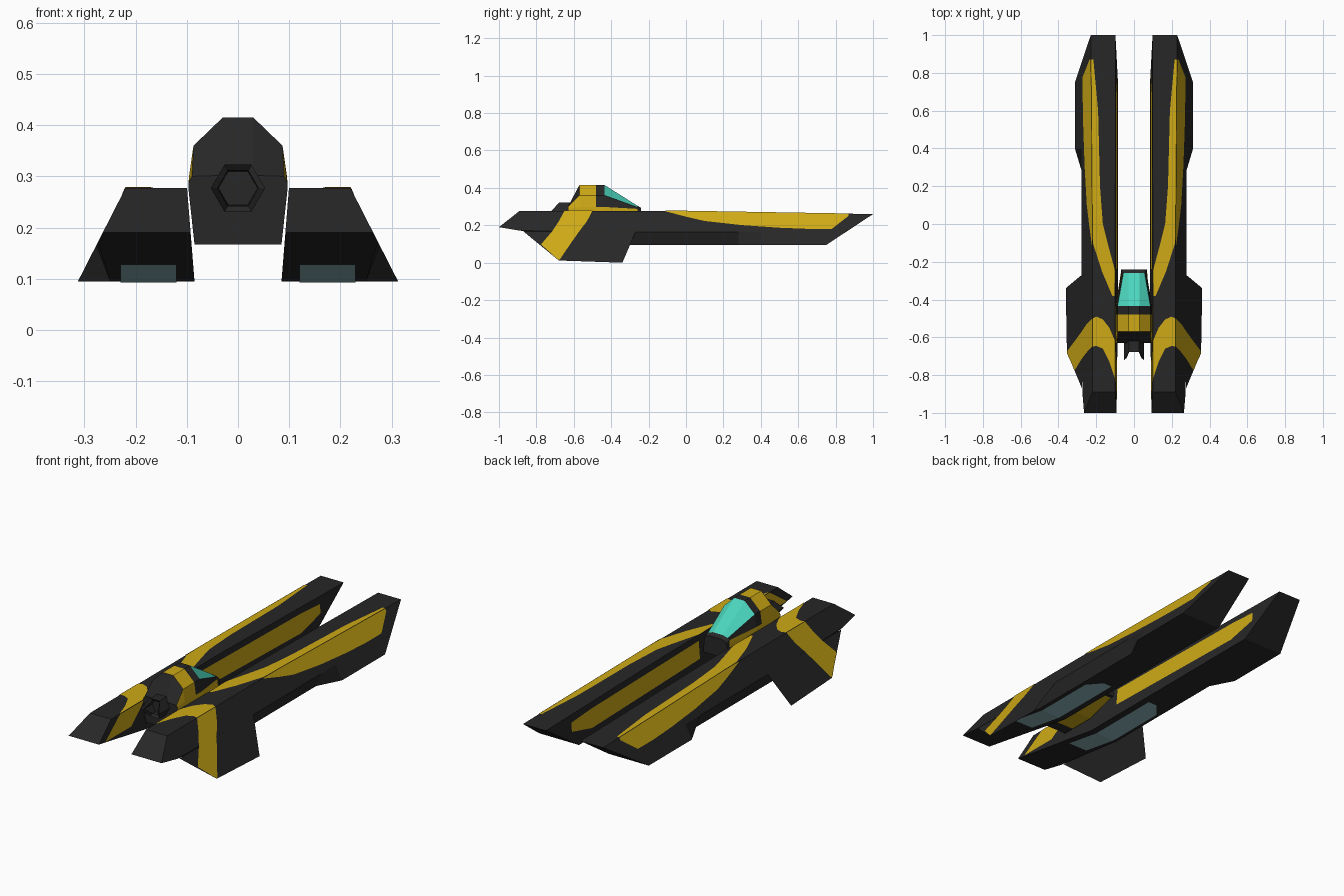
import bpy, bmesh, math

if "Cube" in bpy.data.objects:
    bpy.data.objects.remove(bpy.data.objects["Cube"])


def material(name, rgb):
    m = bpy.data.materials.new(name)
    m.diffuse_color = (*rgb, 1)
    m.use_nodes = True
    m.node_tree.nodes["Principled BSDF"].inputs["Base Color"].default_value = m.diffuse_color
    return m


DARK = material("charcoal", (0.02, 0.02, 0.02))
YELLOW = material("yellow", (0.62, 0.40, 0.008))
GLASS = material("turquoise_glass", (0.07, 0.67, 0.51))
GLOW = material("pale_blue", (0.27, 0.47, 0.49))


def finish(name, bm, mats, mirror=False):
    me = bpy.data.meshes.new(name)
    bm.to_mesh(me)
    bm.free()
    for m in mats:
        me.materials.append(m)
    ob = bpy.data.objects.new(name, me)
    bpy.context.collection.objects.link(ob)
    if mirror:
        ob.modifiers.new("mirror", "MIRROR").use_mirror_merge = False
    return ob


def loft(name, rings, mats, mirror=False, rule=None, caps=(True, True)):
    """Skin closed rings; rule(segment, side) gives the material index."""
    bm = bmesh.new()
    vs = [[bm.verts.new(p) for p in r] for r in rings]
    n = len(rings[0])
    for i in range(len(vs) - 1):
        for j in range(n):
            k = (j + 1) % n
            f = bm.faces.new((vs[i][j], vs[i][k], vs[i + 1][k], vs[i + 1][j]))
            f.material_index = rule(i, j) if rule else 0
    if caps[0]:
        bm.faces.new(vs[0])
    if caps[1]:
        bm.faces.new(vs[-1])
    bmesh.ops.remove_doubles(bm, verts=bm.verts, dist=0.0005)
    bmesh.ops.recalc_face_normals(bm, faces=bm.faces)
    return finish(name, bm, mats, mirror)


def ribbon(name, rows, place, mat, out):
    """Thin painted plate: each row (s, a, b) becomes two points by place(s, t)."""
    bm = bmesh.new()
    vs = [[bm.verts.new(place(s, t)) for t in (a, b)] for s, a, b in rows]
    for p, q in zip(vs, vs[1:]):
        f = bm.faces.new((p[0], p[1], q[1], q[0]))
        f.normal_update()
        if f.normal.dot(out) < 0:
            f.normal_flip()
    return finish(name, bm, [mat], True)


# Surfaces of the right hull
def x_out(z):
    return 0.22 + (0.277 - z) * 0.51


def x_in(z):
    return 0.085 + (z - 0.095) * 0.08


def z_top(y):
    return 0.277 - 0.017 * max(0, y)


def z_bot(y):
    return 0.095 + 0.167 * max(0, -0.43 - y)


def section(y, top, mid, bot, xb):
    return [(x_in(bot), y, bot), (x_in(top), y, top), (x_out(top), y, top),
            (x_out(mid), y, mid), (xb, y, bot)]


# Twin hulls
loft("hull", [
    section(-1, 0.19, 0.19, 0.19, x_out(0.19)),
    section(-0.89, 0.277, 0.172, 0.172, x_out(0.172)),
    section(-0.43, 0.277, 0.165, 0.095, 0.25),
    section(0, 0.277, 0.165, 0.095, 0.25),
    section(0.28, z_top(0.28), 0.165, 0.095, 0.25),
    section(0.4, z_top(0.4), 0.165, 0.095, x_out(0.095)),
    section(0.75, z_top(0.75), 0.165, 0.095, x_out(0.095)),
    section(1, 0.26, 0.26, 0.26, x_out(0.26)),
], [DARK], mirror=True, caps=(False, False))

# Downward side fins, thin sheets in the plane of the hull side
bm = bmesh.new()
bm.faces.new([bm.verts.new((x_out(z), y, z)) for y, z in
              ((-0.87, 0.168), (-0.68, 0.012), (-0.34, 0.0), (-0.27, 0.165))])
finish("side_fin", bm, [DARK], True)


# Painted stripes
def on_side(y, z):
    return (x_out(z) + 0.002, y, z + 0.001)


def on_top(y, x):
    return (x, y, z_top(y) + 0.002)


def on_inner(y, z):
    return (x_in(z) - 0.002, y, z)


RIGHT, UP, LEFT, DOWN = (1, 0, 0), (0, 0, 1), (-1, 0, 0), (0, 0, -1)
low_edge = [(-0.11, 0.274), (0, 0.245), (0.1, 0.222), (0.3, 0.2), (0.5, 0.186),
            (0.65, 0.18), (0.78, 0.18), (0.87, 0.25)]
ribbon("long_side_stripe", [(y, z, z_top(y)) for y, z in low_edge], on_side, YELLOW, RIGHT)
ribbon("long_top_stripe", [
    (-0.38, 0.104, 0.115), (-0.25, 0.1, 0.17), (-0.1, 0.14, 0.218), (0, 0.165, 0.22),
    (0.2, 0.18, 0.222), (0.6, 0.19, 0.225), (0.87, 0.215, 0.227)], on_top, YELLOW, UP)
ribbon("long_inner_stripe", [(-0.24, 0.16, 0.25), (0.64, 0.14, 0.236), (0.8, 0.18, 0.226)],
       on_inner, YELLOW, LEFT)
ribbon("rear_side_stripe", [
    (0.277, -0.65, -0.5), (0.22, -0.68, -0.53), (0.168, -0.715, -0.57),
    (0.097, -0.775, -0.62), (0.016, -0.685, -0.675)],
    lambda z, y: on_side(y, z), YELLOW, RIGHT)
ribbon("rear_top_stripe", [
    (0.1, -0.82, -0.62), (0.13, -0.73, -0.55), (0.165, -0.66, -0.505),
    (0.2, -0.645, -0.49), (0.22, -0.65, -0.5)],
    lambda x, y: on_top(y, x), YELLOW, UP)
ribbon("rear_inner_stripe", [(0.277, -0.82, -0.62), (0.185, -0.95, -0.74)],
       lambda z, y: on_inner(y, z), YELLOW, LEFT)

# Glowing lift panels under the hulls
ribbon("lift_panel", [(-0.64, 0.12, 0.23), (-0.43, 0.12, 0.23), (-0.1, 0.12, 0.23),
                      (-0.03, 0.12, 0.17)],
       lambda y, x: (x, y, z_bot(y) - 0.002), GLOW, DOWN)


# Cockpit pod between the hulls
def pod_ring(y, half):
    return [(x, y, z) for x, z in half] + [(-x, y, z) for x, z in reversed(half)]


full = [(0.085, 0.167), (0.097, 0.277), (0.096, 0.298), (0.087, 0.36), (0.03, 0.415)]
rear = [(0.085, 0.167), (0.097, 0.277), (0.096, 0.29), (0.09, 0.3), (0.03, 0.302)]
nose = [(0.07, 0.2), (0.066, 0.275), (0.065, 0.288), (0.056, 0.297), (0.028, 0.305)]
tip = [(0.07, 0.2), (0.064, 0.27), (0.062, 0.28), (0.054, 0.288), (0.026, 0.293)]


def pod_colour(seg, side):
    side = min(side, 8 - side) if side < 9 else 9   # 4 is the roof, 9 the belly
    if seg == 0:
        return 1 if side in (1, 2) else 0
    if seg == 1:
        return 1
    if seg == 2:
        return 1 if side in (0, 1, 9) else 0
    if seg == 3:
        return 2 if side >= 3 and side != 9 else (1 if side in (0, 1, 9) else 0)
    return 0


loft("cockpit_pod", [pod_ring(-0.63, rear), pod_ring(-0.57, full), pod_ring(-0.48, full),
                     pod_ring(-0.435, full), pod_ring(-0.26, nose), pod_ring(-0.24, tip)],
     [DARK, YELLOW, GLASS], rule=pod_colour)


# Hexagonal exhaust nozzle with swept rim
def hexagon(r, y, sweep=0.0):
    return [(r * math.cos(a), y + sweep * abs(math.sin(a)), 0.277 + r * math.sin(a))
            for a in (k * math.pi / 3 for k in range(6))]


loft("exhaust_nozzle", [hexagon(0.053, -0.58), hexagon(0.053, -0.72, 0.05),
                        hexagon(0.04, -0.71, 0.05), hexagon(0.038, -0.645)], [DARK])
